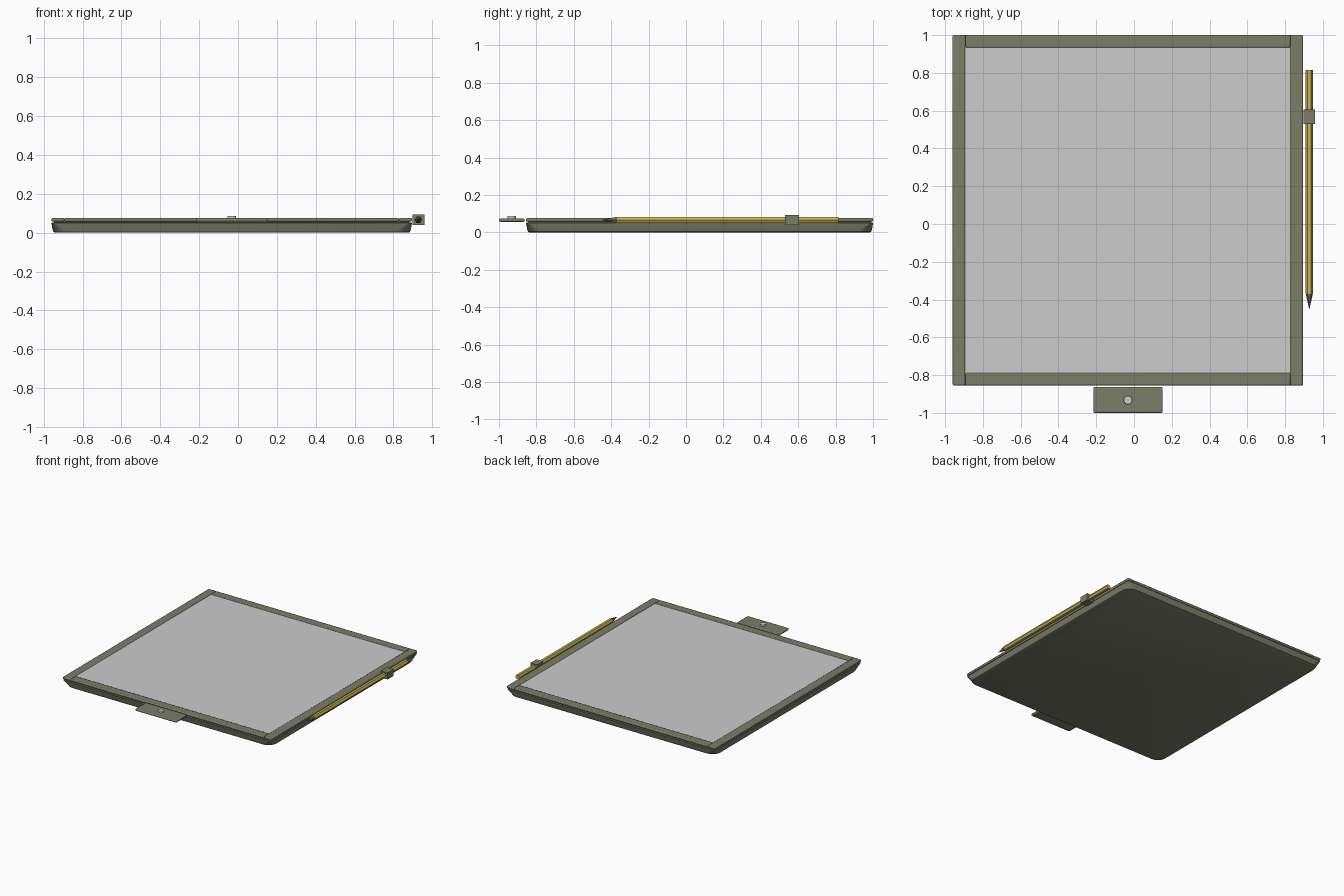
import bpy, bmesh
from math import pi, cos, sin

if "Cube" in bpy.data.objects:
    bpy.data.objects.remove(bpy.data.objects["Cube"])


def material(name, rgb):
    m = bpy.data.materials.new(name)
    m.diffuse_color = (*rgb, 1)
    m.use_nodes = True
    m.node_tree.nodes["Principled BSDF"].inputs["Base Color"].default_value = m.diffuse_color
    return m


OLIVE = material("olive", (0.20, 0.21, 0.14))
YELLOW = material("yellow", (0.62, 0.46, 0.08))
LEAD = material("lead", (0.16, 0.13, 0.11))


def finish(name, bm, mat=None, bevel=0, segments=2, smooth=True):
    bmesh.ops.recalc_face_normals(bm, faces=bm.faces)
    me = bpy.data.meshes.new(name)
    bm.to_mesh(me)
    bm.free()
    ob = bpy.data.objects.new(name, me)
    bpy.context.collection.objects.link(ob)
    if mat:
        me.materials.append(mat)
    if bevel:
        b = ob.modifiers.new("bevel", 'BEVEL')
        b.width, b.segments = bevel, segments
    if smooth:
        bpy.ops.object.select_all(action='DESELECT')
        ob.select_set(True)
        bpy.context.view_layer.objects.active = ob
        bpy.ops.object.shade_smooth_by_angle(angle=pi / 6)
    return ob


def box(name, x0, x1, y0, y1, z0, z1, mat=None, bevel=0):
    bm = bmesh.new()
    bmesh.ops.create_cube(bm, size=1)
    for v in bm.verts:
        v.co = ((x0 + x1) / 2 + v.co.x * (x1 - x0),
                (y0 + y1) / 2 + v.co.y * (y1 - y0),
                (z0 + z1) / 2 + v.co.z * (z1 - z0))
    return finish(name, bm, mat, bevel)


def loft(name, rings, mat, smooth=True):
    # skin successive rings and cap both ends
    bm = bmesh.new()
    loops = [[bm.verts.new(p) for p in r] for r in rings]
    n = len(loops[0])
    for a, b in zip(loops, loops[1:]):
        for i in range(n):
            j = (i + 1) % n
            bm.faces.new((a[i], a[j], b[j], b[i]))
    bm.faces.new(loops[0])
    bm.faces.new(loops[-1])
    return finish(name, bm, mat, smooth=smooth)


X0, X1, Y0, Y1 = -0.96, 0.895, -0.855, 1.0
CX, CY = (X0 + X1) / 2, (Y0 + Y1) / 2
H = (X1 - X0) / 2


def rounded_square(inset, r, z):
    pts = []
    for q, (sx, sy) in enumerate(((1, 1), (-1, 1), (-1, -1), (1, -1))):
        c = H - inset - r
        for k in range(7):
            t = (q + k / 6) * pi / 2
            pts.append((CX + sx * c + r * cos(t), CY + sy * c + r * sin(t), z))
    return pts


# backing tray: square rim sweeping down to a rounded bottom
loft("backing_tray", [rounded_square(*p) for p in (
    (0.018, 0.075, 0.0), (0.010, 0.07, 0.004), (0.005, 0.06, 0.02),
    (0.001, 0.03, 0.042), (0.0, 0.012, 0.05), (0.004, 0.01, 0.054))], OLIVE)
# recessed core between tray and frame
box("core", X0 + 0.012, X1 - 0.012, Y0 + 0.012, Y1 - 0.012, 0.05, 0.064, OLIVE)

# frame bars and writing panel
W, ZB, ZT = 0.067, 0.057, 0.077
box("frame_left", X0, X0 + W, Y0, Y1, ZB, ZT, OLIVE, 0.007)
box("frame_right", X1 - W, X1, Y0, Y1, ZB, ZT, OLIVE, 0.007)
box("frame_back", X0 + W, X1 - W, Y1 - W, Y1, ZB, ZT, OLIVE, 0.007)
box("frame_front", X0 + W, X1 - W, Y0, Y0 + W, ZB, ZT, OLIVE, 0.007)
box("writing_panel", X0 + W - 0.01, X1 - W + 0.01, Y0 + W - 0.01, Y1 - W + 0.01,
    0.06, 0.072)

# front tab with button
box("front_tab", -0.215, 0.152, -1.0, -0.863, 0.057, 0.075, OLIVE, 0.007)
bm = bmesh.new()
bmesh.ops.create_cone(bm, cap_ends=True, segments=24, radius1=0.024,
                      radius2=0.022, depth=0.02)
bmesh.ops.translate(bm, verts=bm.verts, vec=(-0.032, -0.932, 0.077))
finish("tab_button", bm)

# pencil, tip and holder loop
PX, PZ = 0.928, 0.067


def hexagon(r, y):
    return [(PX + r * cos(i * pi / 3), y, PZ + r * sin(i * pi / 3)) for i in range(6)]


loft("pencil", [hexagon(0.019, -0.37), hexagon(0.019, 0.815)], YELLOW, False)
loft("pencil_tip", [hexagon(0.0185, -0.37), hexagon(0.001, -0.45)], LEAD, False)
box("pencil_holder", 0.898, 0.959, 0.53, 0.605, 0.039, 0.093, OLIVE)
